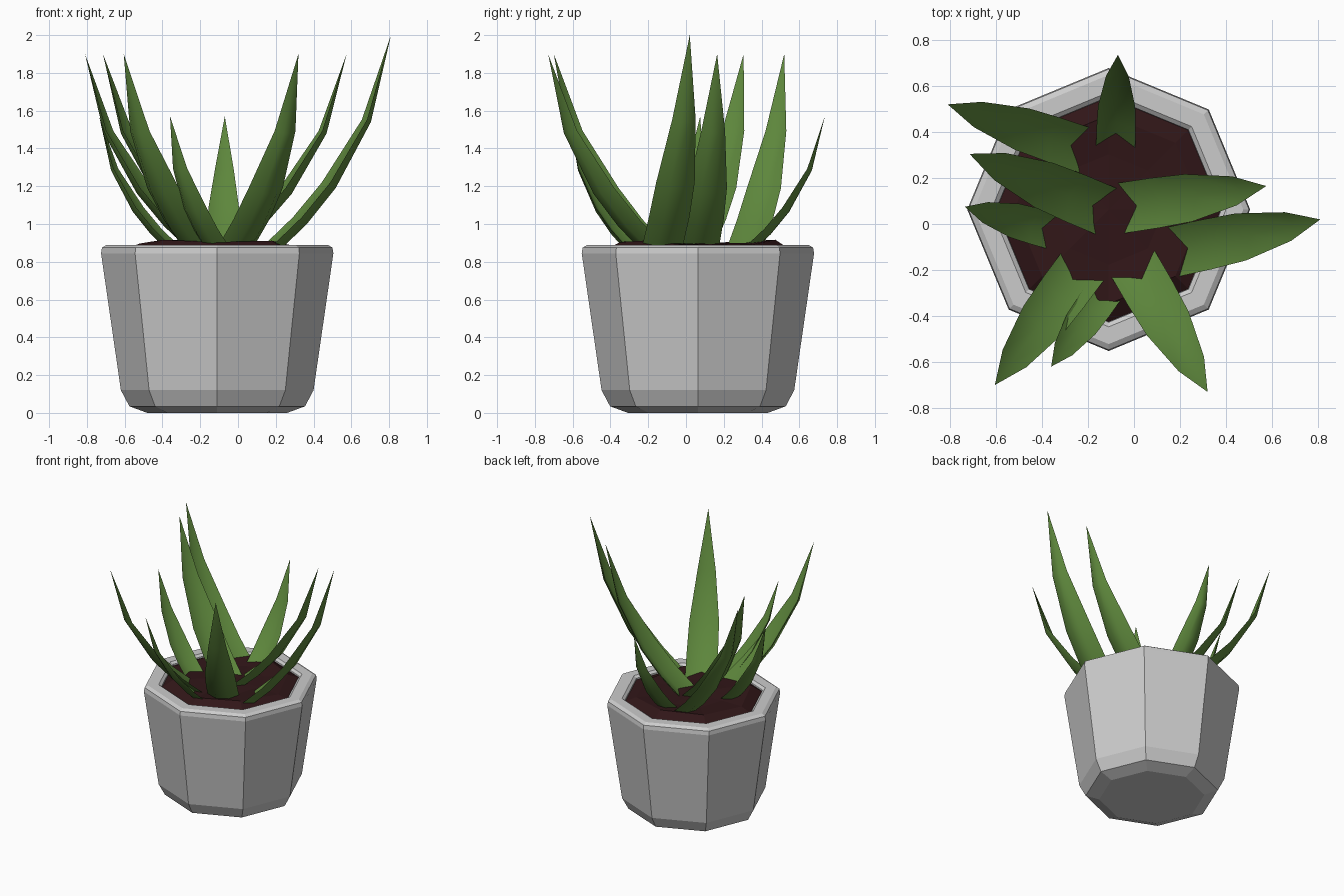
import bpy, bmesh, math, random
from mathutils import Vector

if "Cube" in bpy.data.objects:
    bpy.data.objects.remove(bpy.data.objects["Cube"])

random.seed(4)
CX, CY = -0.11, 0.063          # pot axis


def material(name, rgb):
    m = bpy.data.materials.new(name)
    m.diffuse_color = (*rgb, 1)
    m.use_nodes = True
    m.node_tree.nodes["Principled BSDF"].inputs["Base Color"].default_value = m.diffuse_color
    return m


def make_object(name, bm, mat=None):
    bmesh.ops.recalc_face_normals(bm, faces=bm.faces)
    me = bpy.data.meshes.new(name)
    bm.to_mesh(me)
    bm.free()
    ob = bpy.data.objects.new(name, me)
    bpy.context.collection.objects.link(ob)
    if mat:
        me.materials.append(mat)
    return ob


def bridge(bm, a, b):
    n = len(a)
    for i in range(n):
        j = (i + 1) % n
        bm.faces.new((a[i], a[j], b[j], b[i]))


def octagon(bm, r, z, jitter=0):
    return [bm.verts.new((CX + r * math.cos(k * math.pi / 4),
                          CY + r * math.sin(k * math.pi / 4),
                          z + random.uniform(-jitter, jitter))) for k in range(8)]


# Eight-sided pot: outer wall, rounded rim, inner wall and inside floor
profile = [(0.37, 0.0), (0.465, 0.035), (0.51, 0.12), (0.615, 0.845), (0.61, 0.875),
           (0.585, 0.89), (0.51, 0.89), (0.49, 0.875), (0.48, 0.80)]
bm = bmesh.new()
rings = [octagon(bm, r, z) for r, z in profile]
for a, b in zip(rings, rings[1:]):
    bridge(bm, a, b)
bm.faces.new(rings[0])
bm.faces.new(rings[-1])
make_object("pot", bm)

# Lumpy soil
bm = bmesh.new()
rings = [octagon(bm, 0.488, 0.865), octagon(bm, 0.41, 0.9, 0.018),
         octagon(bm, 0.24, 0.9, 0.015)]
for a, b in zip(rings, rings[1:]):
    bridge(bm, a, b)
centre = bm.verts.new((CX, CY, 0.9))
for i in range(8):
    bm.faces.new((rings[-1][i], rings[-1][(i + 1) % 8], centre))
make_object("soil", bm, material("soil_brown", (0.03, 0.008, 0.009)))

# Leaves: channelled blades that bend upward to a point
green = material("leaf_green", (0.11, 0.24, 0.045))
# (along, up, width) as fractions of the leaf
STATIONS = [(0, 0, 1.0), (0.25, 0.135, 1.0), (0.49, 0.30, 0.95), (0.80, 0.60, 0.58), (1, 1, 0)]


def leaf(name, base, tip, height, width):
    b = Vector((*base, 0.865))
    t = Vector((*tip, height))
    path = [Vector((b.x + (t.x - b.x) * d, b.y + (t.y - b.y) * d,
                    b.z + (t.z - b.z) * u)) for d, u, _ in STATIONS]
    side = Vector((-(t.y - b.y), t.x - b.x, 0)).normalized()
    bm = bmesh.new()
    rings = []
    for i in range(len(path) - 1):
        tangent = (path[i + 1] - path[max(i - 1, 0)]).normalized()
        up = tangent.cross(side).normalized()
        w = width * STATIONS[i][2]
        section = [(0.5, 0.12), (0, -0.08), (-0.5, 0.12), (-0.2, -0.13), (0.2, -0.13)]
        rings.append([bm.verts.new(path[i] + side * (s * w) + up * (n * w))
                      for s, n in section])
    for p, q in zip(rings, rings[1:]):
        bridge(bm, p, q)
    end = bm.verts.new(path[-1])
    n = len(rings[-1])
    for i in range(n):
        bm.faces.new((rings[-1][i], rings[-1][(i + 1) % n], end))
    bm.faces.new(rings[0])
    ob = make_object(name, bm, green)
    bpy.ops.object.select_all(action='DESELECT')
    ob.select_set(True)
    bpy.context.view_layer.objects.active = ob
    bpy.ops.object.shade_smooth_by_angle(angle=math.radians(50))


LEAVES = [
    ((-0.08, 0.33), (-0.07, 0.735), 1.57, 0.17),
    ((-0.21, 0.32), (-0.81, 0.52), 1.90, 0.20),
    ((-0.12, 0.055), (-0.715, 0.305), 1.90, 0.22),
    ((-0.34, -0.035), (-0.735, 0.075), 1.57, 0.16),
    ((-0.22, -0.18), (-0.605, -0.70), 1.90, 0.22),
    ((-0.12, -0.28), (-0.36, -0.62), 1.57, 0.16),
    ((0.0, -0.18), (0.32, -0.73), 1.90, 0.22),
    ((0.175, -0.12), (0.81, 0.02), 2.00, 0.22),
    ((-0.05, 0.07), (0.575, 0.165), 1.90, 0.22),
]
for i, args in enumerate(LEAVES, 1):
    leaf(f"leaf_{i}", *args)
